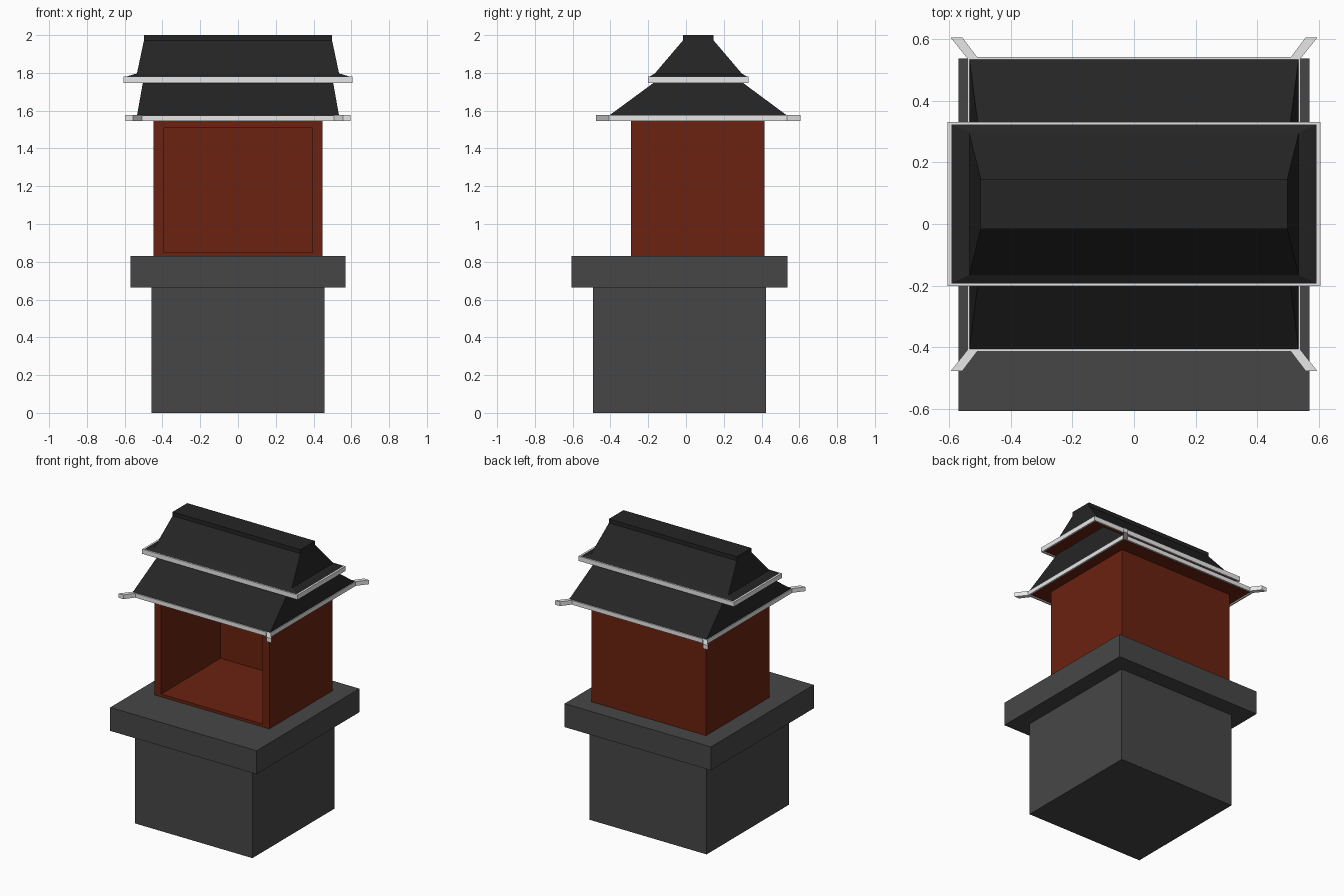
import bpy, bmesh

if "Cube" in bpy.data.objects:
    bpy.data.objects.remove(bpy.data.objects["Cube"])


def mat(name, col):
    m = bpy.data.materials.new(name)
    m.diffuse_color = (*col, 1)
    m.use_nodes = True
    m.node_tree.nodes["Principled BSDF"].inputs["Base Color"].default_value = m.diffuse_color
    return m


STONE = mat("grey stone", (0.062, 0.062, 0.062))
RED = mat("red painted wood", (0.145, 0.016, 0.005))
TILE = mat("black roof tile", (0.018, 0.018, 0.018))
WHITE = mat("white trim", (0.80, 0.80, 0.80))


def add(name, bm, material):
    bmesh.ops.recalc_face_normals(bm, faces=bm.faces)
    me = bpy.data.meshes.new(name)
    bm.to_mesh(me)
    bm.free()
    me.materials.append(material)
    ob = bpy.data.objects.new(name, me)
    bpy.context.collection.objects.link(ob)
    return ob


def loft(name, rings, material):
    """Stack of rectangles (half_x, y0, y1, z) joined into a closed solid."""
    bm = bmesh.new()
    loops = [[bm.verts.new(p) for p in
              ((-x, y0, z), (x, y0, z), (x, y1, z), (-x, y1, z))]
             for x, y0, y1, z in rings]
    for a, b in zip(loops, loops[1:]):
        for i in range(4):
            j = (i + 1) % 4
            bm.faces.new((a[i], a[j], b[j], b[i]))
    bm.faces.new(loops[0])
    bm.faces.new(loops[-1])
    return add(name, bm, material)


def frame(name, hx, y0, y1, z0, z1, t, material):
    """Rectangular ring of thickness t."""
    bm = bmesh.new()
    prof = ((0, z0), (0, z1), (t, z1), (t, z0))
    loops = [[bm.verts.new(p) for p in
              ((-hx + d, y0 + d, z), (hx - d, y0 + d, z),
               (hx - d, y1 - d, z), (-hx + d, y1 - d, z))] for d, z in prof]
    for k in range(4):
        a, b = loops[k], loops[(k + 1) % 4]
        for i in range(4):
            j = (i + 1) % 4
            bm.faces.new((a[i], a[j], b[j], b[i]))
    return add(name, bm, material)


# Stone pedestal and slab
loft("pedestal", [(0.457, -0.492, 0.423, 0), (0.457, -0.492, 0.423, 0.67)], STONE)
loft("slab", [(0.57, -0.607, 0.537, 0.665), (0.57, -0.607, 0.537, 0.83)], STONE)

# Red cabinet: box whose front face is inset and pushed back
box = loft("cabinet", [(0.447, -0.29, 0.415, 0.83), (0.447, -0.29, 0.415, 1.556)], RED)
bm = bmesh.new()
bm.from_mesh(box.data)
front = min(bm.faces, key=lambda f: f.calc_center_median().y)
bmesh.ops.inset_region(bm, faces=[front], thickness=0.05)
for v in front.verts:
    v.co.z = 0.85 if v.co.z < 1.2 else 1.507
    v.co.x = 0.395 if v.co.x > 0 else -0.395
hole = bmesh.ops.extrude_discrete_faces(bm, faces=[front])["faces"][0]
for v in hole.verts:
    v.co.y = 0.37
bm.to_mesh(box.data)
bm.free()

# Lower roof, its trim and red underside
loft("lower_roof", [(0.535, -0.41, 0.538, 1.572), (0.503, -0.165, 0.295, 1.752)], TILE)
frame("lower_trim", 0.54, -0.414, 0.542, 1.545, 1.575, 0.012, WHITE)
loft("lower_soffit", [(0.53, -0.404, 0.532, 1.552), (0.53, -0.404, 0.532, 1.572)], RED)

# Upper roof with flared eave and flat ridge
loft("upper_roof", [(0.60, -0.197, 0.327, 1.778), (0.535, -0.165, 0.295, 1.797),
                    (0.498, -0.016, 0.146, 1.972), (0.498, -0.016, 0.146, 2.0)], TILE)
frame("upper_trim", 0.605, -0.201, 0.331, 1.747, 1.78, 0.012, WHITE)
loft("upper_soffit", [(0.595, -0.191, 0.321, 1.754), (0.595, -0.191, 0.321, 1.778)], RED)

# Diagonal eave tips on the four corners of the lower roof
CY = 0.064
for sx, xn in ((-1, "left"), (1, "right")):
    for sy, yn in ((-1, "front"), (1, "back")):
        plan = ((0.54, 0.472), (0.505, 0.472), (0.557, 0.541), (0.595, 0.541))
        bm = bmesh.new()
        lo, hi = ([bm.verts.new((sx * x, CY + sy * y, z)) for x, y in plan]
                  for z in (1.546, 1.576))
        bm.faces.new(lo)
        bm.faces.new(hi)
        for i in range(4):
            j = (i + 1) % 4
            bm.faces.new((lo[i], lo[j], hi[j], hi[i]))
        add(f"eave_tip_{yn}_{xn}", bm, WHITE)
